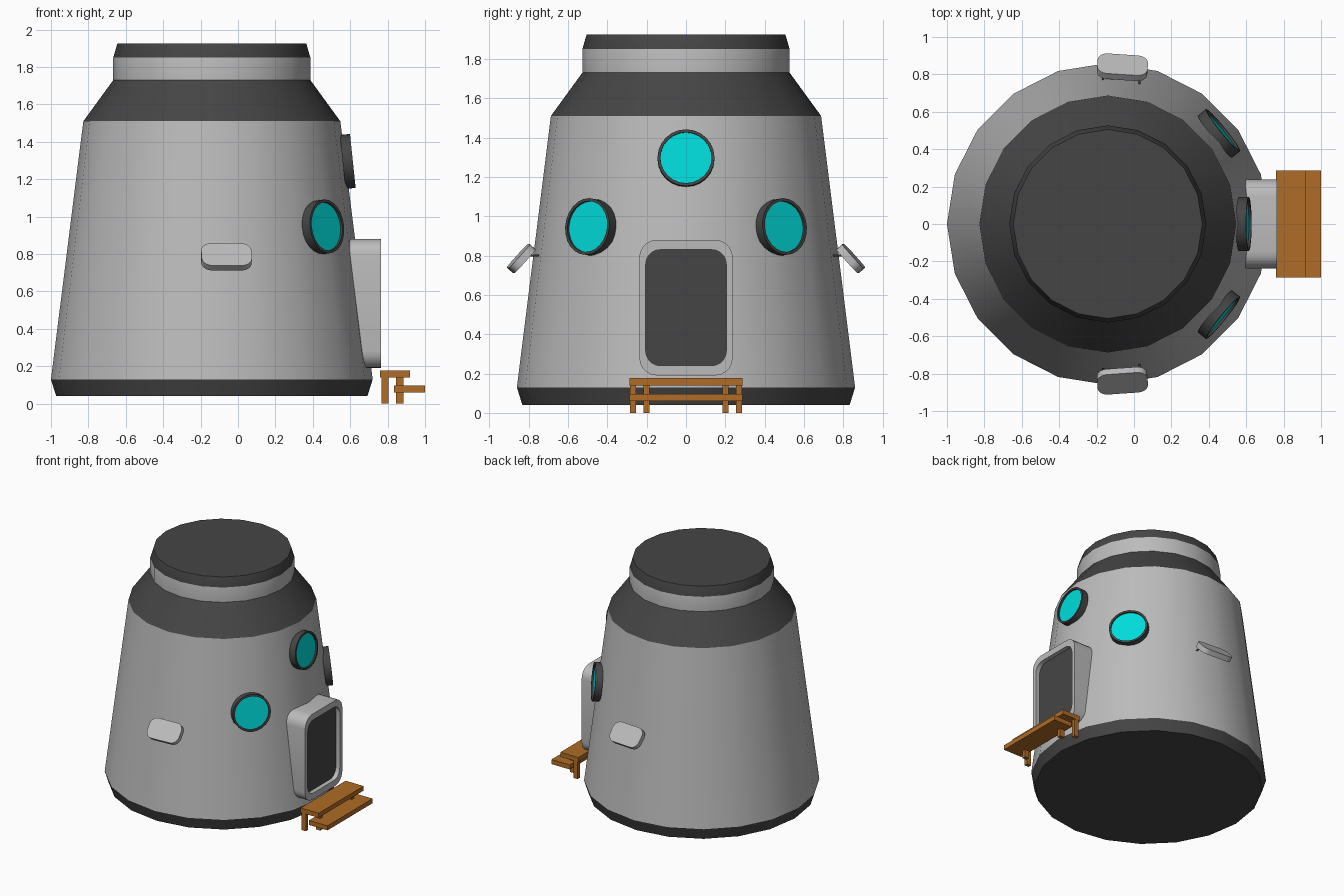
import bpy, bmesh, math
from mathutils import Matrix, Vector

if "Cube" in bpy.data.objects:
    bpy.data.objects.remove(bpy.data.objects["Cube"])

CX = -0.14  # hull axis


def material(name, rgb):
    m = bpy.data.materials.new(name)
    m.diffuse_color = (*rgb, 1)
    m.use_nodes = True
    m.node_tree.nodes["Principled BSDF"].inputs["Base Color"].default_value = m.diffuse_color
    return m


DARK = material("dark_grey", (0.06, 0.06, 0.06))
WOOD = material("wood", (0.43, 0.15, 0.02))
GLASS = material("cyan_glass", (0.0, 0.72, 0.72))


def circle(r, z, n):
    return [Vector((r * math.cos(2 * math.pi * i / n), r * math.sin(2 * math.pi * i / n), z))
            for i in range(n)]


def rounded_rect(h, w, r, z, n=5):
    """Rounded rectangle, h along local x and w along local y."""
    pts = []
    for k, (sx, sy) in enumerate([(1, 1), (-1, 1), (-1, -1), (1, -1)]):
        for i in range(n + 1):
            a = math.pi / 2 * (k + i / n)
            pts.append(Vector((sx * (h / 2 - r) + r * math.cos(a),
                               sy * (w / 2 - r) + r * math.sin(a), z)))
    return pts


def loft(name, loops, matrix=Matrix(), mats=(), bands=None, caps=(True, True), angle=20):
    """Bridge equal-length loops into one object; bands gives a material slot per strip."""
    bm = bmesh.new()
    rings = [[bm.verts.new(matrix @ p) for p in loop] for loop in loops]
    n = len(rings[0])
    for k in range(len(rings) - 1):
        a, b = rings[k], rings[k + 1]
        for i in range(n):
            j = (i + 1) % n
            f = bm.faces.new((a[i], a[j], b[j], b[i]))
            f.material_index = bands[k] if bands else 0
    if caps[0]:
        bm.faces.new(rings[0][::-1]).material_index = bands[0] if bands else 0
    if caps[1]:
        bm.faces.new(rings[-1]).material_index = bands[-1] if bands else 0
    me = bpy.data.meshes.new(name)
    bm.to_mesh(me)
    bm.free()
    for m in mats:
        me.materials.append(m)
    ob = bpy.data.objects.new(name, me)
    bpy.context.collection.objects.link(ob)
    bpy.ops.object.select_all(action='DESELECT')
    ob.select_set(True)
    bpy.context.view_layer.objects.active = ob
    bpy.ops.object.shade_smooth_by_angle(angle=math.radians(angle))
    return ob


def facing(loc, heading, tilt):
    """Local z points outward at a heading around z, raised by tilt."""
    return (Matrix.Translation(loc) @ Matrix.Rotation(math.radians(heading), 4, 'Z')
            @ Matrix.Rotation(math.radians(90 - tilt), 4, 'Y'))


def box(name, x, y, z, mat):
    pts = [[Vector((x[a], y[b], h)) for a, b in ((0, 0), (1, 0), (1, 1), (0, 1))] for h in z]
    return loft(name, pts, mats=(mat,))


# Hull: 20-sided lathe with dark bands
profile = [(0.832, 0.04), (0.86, 0.13), (0.687, 1.51), (0.527, 1.73), (0.527, 1.85), (0.505, 1.925)]
grey = material("hull_grey", (0.5, 0.5, 0.5))
loft("hull", [circle(r, z, 20) for r, z in profile], Matrix.Translation((CX, 0, 0)),
     (grey, DARK), [1, 0, 1, 0, 1])

# Round windows: one above the door, one to each side
for label, loc, heading in [("top", (0.587, 0, 1.295), 0),
                            ("left", (0.455, -0.485, 0.945), -39),
                            ("right", (0.455, 0.485, 0.945), 39)]:
    m = facing(loc, heading, 6)
    ring = [(0.145, -0.027), (0.145, 0.027), (0.13, 0.027), (0.13, 0.012)]
    loft(label + "_window_rim", [circle(r, z, 24) for r, z in ring], m, (DARK,), caps=(True, False))
    loft(label + "_window_glass", [circle(0.13, -0.01, 24), circle(0.13, 0.014, 24)], m, (GLASS,))

# Door frame and recessed door
m = facing((0.765, 0, 0.535), 0, 0)
loft("door_frame", [rounded_rect(0.69, 0.475, 0.09, -0.19), rounded_rect(0.69, 0.475, 0.09, 0),
                    rounded_rect(0.59, 0.41, 0.075, 0), rounded_rect(0.59, 0.41, 0.075, -0.04)],
     m, (grey,), caps=(True, False))
loft("door", [rounded_rect(0.59, 0.41, 0.075, -0.06), rounded_rect(0.59, 0.41, 0.075, -0.035)],
     m, (DARK,))

# Tilted side plates on thin pins, mirrored front and back
for label, s in (("front", -1), ("back", 1)):
    m = facing((-0.062, s * 0.838, 0.785), s * 86, 42)
    loft(label + "_plate", [rounded_rect(0.16, 0.27, 0.055, z) for z in (-0.02, 0.02)], m, (grey,))
    for i, x in enumerate((-0.165, 0.03)):
        loft(f"{label}_plate_pin_{i + 1}", [circle(0.005, z, 8) for z in (0, 0.08)],
             facing((x, s * 0.735, 0.80), s * 90, 0), (DARK,), angle=50)

# Wooden steps
box("upper_step", (0.76, 0.92), (-0.287, 0.287), (0.14, 0.177), WOOD)
box("lower_step", (0.835, 1.0), (-0.287, 0.287), (0.06, 0.097), WOOD)
for side, s in (("left", -1), ("right", 1)):
    box(side + "_back_leg", (0.768, 0.805), sorted((s * 0.255, s * 0.285)), (0, 0.142), WOOD)
    box(side + "_front_leg", (0.845, 0.885), sorted((s * 0.185, s * 0.215)), (0, 0.142), WOOD)
